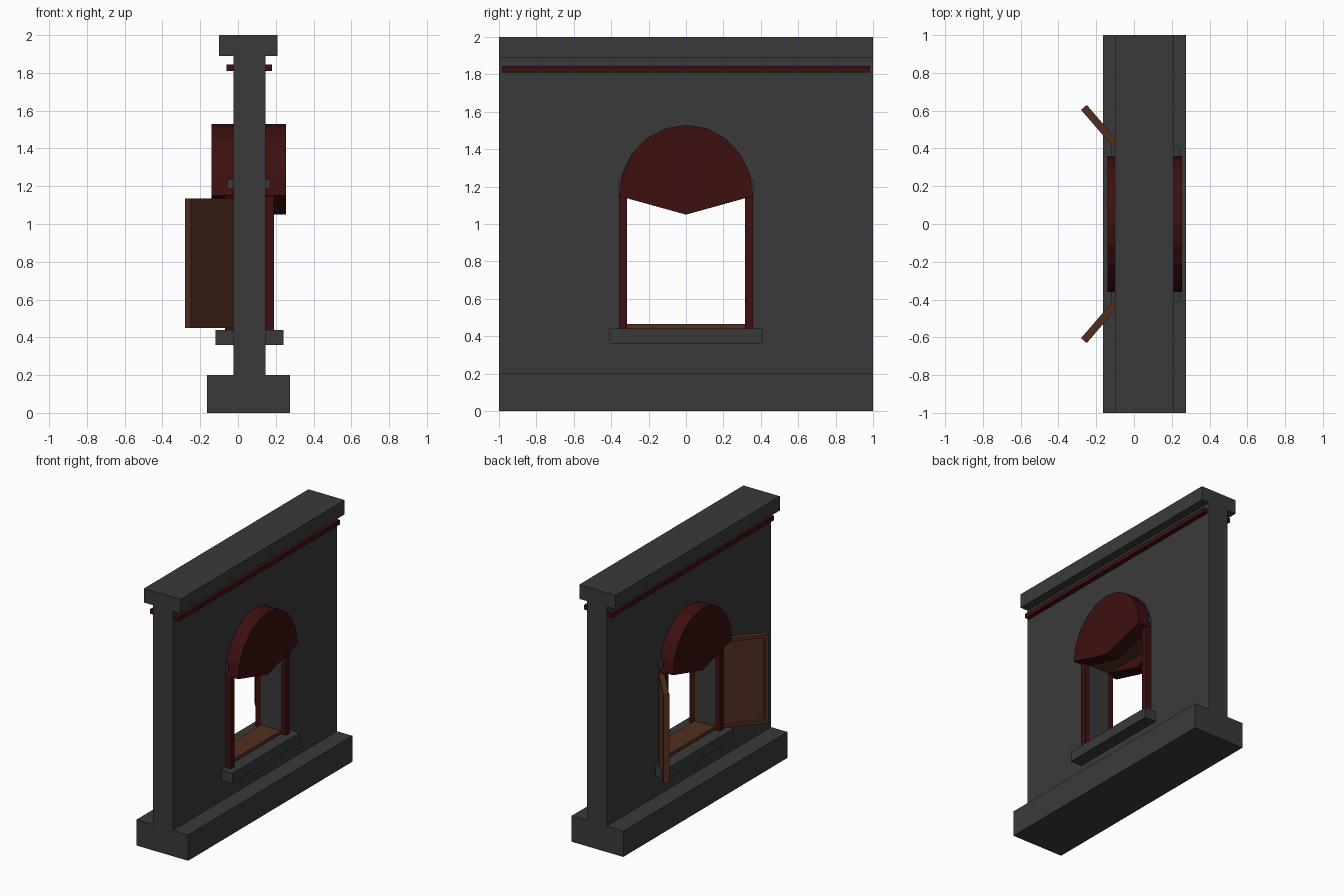
import bpy, bmesh, math
from mathutils import Matrix, Vector

if "Cube" in bpy.data.objects:
    bpy.data.objects.remove(bpy.data.objects["Cube"])


def material(name, rgb):
    m = bpy.data.materials.new(name)
    m.diffuse_color = (*rgb, 1)
    m.use_nodes = True
    m.node_tree.nodes["Principled BSDF"].inputs["Base Color"].default_value = m.diffuse_color
    return m


STONE = material("dark_stone", (0.042, 0.042, 0.042))
RED = material("dark_red_paint", (0.047, 0.005, 0.005))
WOOD = material("brown_wood", (0.085, 0.028, 0.014))
X0, X1 = -0.025, 0.145          # wall faces
HALF = 0.315                    # half width of the opening


def finish(name, bm, mat):
    bmesh.ops.recalc_face_normals(bm, faces=bm.faces)
    me = bpy.data.meshes.new(name)
    bm.to_mesh(me)
    bm.free()
    me.materials.append(mat)
    ob = bpy.data.objects.new(name, me)
    bpy.context.collection.objects.link(ob)
    return ob


def box_mesh(x, y, z):
    bm = bmesh.new()
    bmesh.ops.create_cube(bm, size=1)
    for v in bm.verts:
        v.co = Vector([(r[0] + r[1]) / 2 + c * (r[1] - r[0])
                       for c, r in zip(v.co, (x, y, z))])
    return bm


def box(name, x, y, z, mat):
    return finish(name, box_mesh(x, y, z), mat)


# Wall with the window opening cut through
wall = box("wall", (X0, X1), (-1, 1), (0.2, 1.89), STONE)
cutter = box("opening_cutter", (-0.5, 0.5), (-HALF, HALF), (0.44, 1.165), STONE)
cutter.hide_render = True
mod = wall.modifiers.new("opening", 'BOOLEAN')
mod.operation, mod.solver, mod.object = 'DIFFERENCE', 'EXACT', cutter
bpy.context.view_layer.objects.active = wall
bpy.ops.object.modifier_apply(modifier=mod.name)
bpy.data.objects.remove(cutter)

# Plinth, cap, rail and stone sill
box("plinth", (-0.165, 0.275), (-1, 1), (0, 0.2), STONE)
box("cap", (-0.1, 0.21), (-1, 1), (1.89, 2), STONE)
for side, xr in (("inner", (-0.06, X0)), ("outer", (X1, 0.18))):
    box(side + "_rail", xr, (-0.985, 0.985), (1.81, 1.845), RED)
box("sill", (-0.12, 0.24), (-0.41, 0.41), (0.36, 0.44), STONE)
box("lintel", (-0.055, 0.17), (-0.362, 0.362), (1.19, 1.235), STONE)

# Wooden boards lining the bottom and top of the opening
box("sill_board", (X0, X1), (-HALF, HALF), (0.44, 0.465), WOOD)
box("head_board", (X0, X1), (-HALF, HALF), (1.14, 1.165), WOOD)

# Frame posts on both wall faces
for side, xr in (("inner", (-0.07, X0)), ("outer", (X1, 0.19))):
    for s in (-1, 1):
        ys = sorted((s * HALF, s * 0.358))
        box(side + "_frame_post", xr, ys, (0.44, 1.16), RED)

# Arched hoods with a pointed lower edge
profile = [(0.36 * math.cos(math.pi * i / 10), 1.15 + 0.38 * math.sin(math.pi * i / 10))
           for i in range(11)] + [(0, 1.05)]
for side, (xa, xb) in (("inner", (-0.14, X0)), ("outer", (X1, 0.255))):
    bm = bmesh.new()
    face = bm.faces.new([bm.verts.new((xa, y, z)) for y, z in profile])
    ext = bmesh.ops.extrude_face_region(bm, geom=[face], use_keep_orig=True)
    bmesh.ops.translate(bm, vec=(xb - xa, 0, 0),
                        verts=[g for g in ext["geom"] if isinstance(g, bmesh.types.BMVert)])
    finish(side + "_arch_hood", bm, RED)

# Open shutters with a recessed panel, mirrored across the opening
for s in (-1, 1):
    bm = box_mesh((0, 0.35), (-0.02, 0.02), (0.45, 1.135))
    bm.normal_update()
    panel = [f for f in bm.faces if f.normal.y > 0.9]
    bmesh.ops.inset_individual(bm, faces=panel, thickness=0.035, depth=0)
    bmesh.ops.inset_individual(bm, faces=panel, thickness=0.006, depth=-0.01)
    place = (Matrix.Scale(s, 4, (0, 1, 0)) @ Matrix.Translation((-0.037, 0.352, 0))
             @ Matrix.Rotation(math.radians(130.7), 4, 'Z'))
    bm.transform(place)
    finish("shutter", bm, WOOD)
